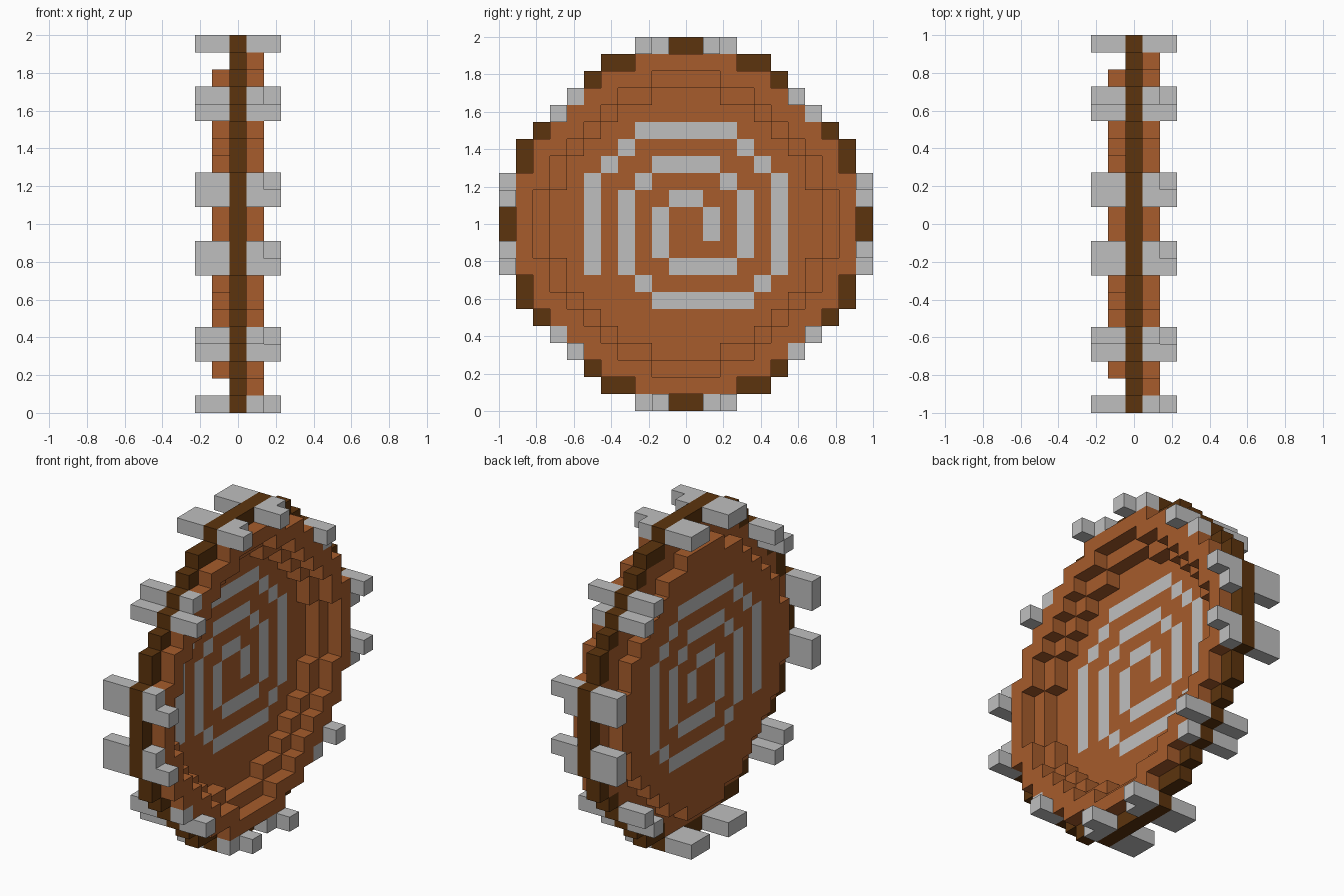
import bpy
import bmesh
from mathutils import Vector

old = bpy.data.objects.get("Cube")
if old:
    bpy.data.objects.remove(old, do_unlink=True)

CELL = 1 / 11


def material(name, rgb):
    mat = bpy.data.materials.new(name)
    mat.use_nodes = True
    mat.diffuse_color = (*rgb, 1)
    mat.node_tree.nodes["Principled BSDF"].inputs["Base Color"].default_value = (*rgb, 1)
    return mat


ORANGE = material("orange wood", (0.385, 0.107, 0.025))
DARK = material("dark wood", (0.107, 0.034, 0.004))
METAL = material("grey metal", (0.52, 0.52, 0.52))


def disc(half_widths):
    """Stepped disc: half width of each row, counted outward from the middle."""
    return {(j, k) for row, w in enumerate(half_widths)
            for k in (row, -1 - row) for j in range(-w, w)}


def layer(cells, *xs):
    return {(x, j, k) for x in xs for j, k in cells}


def quarter_turns(cells):
    """Repeat cells at four quarter turns around the x axis."""
    result = set()
    for _ in range(4):
        result |= set(cells)
        cells = [(k, -1 - j) for j, k in cells]
    return result


def trace(points):
    """Cells along a path of straight and diagonal runs."""
    cells = {points[0]}
    for (j, k), (j2, k2) in zip(points, points[1:]):
        steps = max(abs(j2 - j), abs(k2 - k))
        cells |= {(j + (j2 - j) * s // steps, k + (k2 - k) * s // steps)
                  for s in range(steps + 1)}
    return cells


# Stepped outlines, from the rim inward
rim = disc([11, 11, 11, 10, 10, 9, 8, 7, 6, 5, 3])
body = disc([10, 10, 10, 9, 9, 8, 7, 6, 5, 3])
dome = disc([9, 9, 8, 8, 7, 6, 5, 4, 2])
hollow = disc([8, 8, 7, 7, 6, 5, 4, 2])

# Spiral inlay, from its outer end to the centre
spiral = trace([(-6, -3), (-6, 2), (-3, 5), (2, 5), (5, 2), (5, -3), (3, -5),
                (-2, -5), (-4, -3), (-4, 1), (-2, 3), (1, 3), (3, 1), (3, -2),
                (2, -3), (-1, -3), (-2, -2), (-2, 0), (-1, 1), (0, 1), (1, 0), (1, -1)])

# Teeth around the rim: long cells stick out further on the +x side
long_teeth = quarter_turns([(-11, 1), (-11, -3), (-8, 6)])
short_teeth = quarter_turns([(-11, 2), (-11, -2), (-7, 7)])

parts = {
    "raised_ring": (layer(body - dome, 1), ORANGE),
    "middle_ring": (layer(body - hollow, 0), ORANGE),
    "domed_face": (layer(dome - spiral, -1), ORANGE),
    "spiral_inlay": (layer(spiral, -1), METAL),
    "outer_rim": (layer(rim - body, 0), DARK),
    "rim_teeth": (layer(long_teeth, -2, -1, 1, 2) | layer(short_teeth, -2, -1, 1), METAL),
}
filled = set().union(*(cells for cells, _ in parts.values()))


def build(name, cells, mat):
    """Skin the exposed sides of a part's cells and merge its flat areas."""
    bm = bmesh.new()
    for cell in sorted(cells):
        centre = Vector((cell[0], cell[1] + 0.5, cell[2] + 0.5))
        for axis in range(3):
            for sign in (-1, 1):
                near = list(cell)
                near[axis] += sign
                if tuple(near) in filled:
                    continue
                n, u, v = Vector(), Vector(), Vector()
                n[axis] = sign / 2
                u[(axis + 1) % 3] = 0.5
                v[(axis + 2) % 3] = sign / 2
                corners = [centre + n + d for d in (-u - v, u - v, u + v, v - u)]
                bm.faces.new([bm.verts.new(c * CELL + Vector((0, 0, 1))) for c in corners])
    bmesh.ops.remove_doubles(bm, verts=bm.verts, dist=0.001)
    bmesh.ops.dissolve_limit(bm, angle_limit=0.02, verts=bm.verts, edges=bm.edges)
    mesh = bpy.data.meshes.new(name)
    bm.to_mesh(mesh)
    bm.free()
    mesh.materials.append(mat)
    bpy.context.collection.objects.link(bpy.data.objects.new(name, mesh))


for part_name, (part_cells, part_mat) in parts.items():
    build(part_name, part_cells, part_mat)
